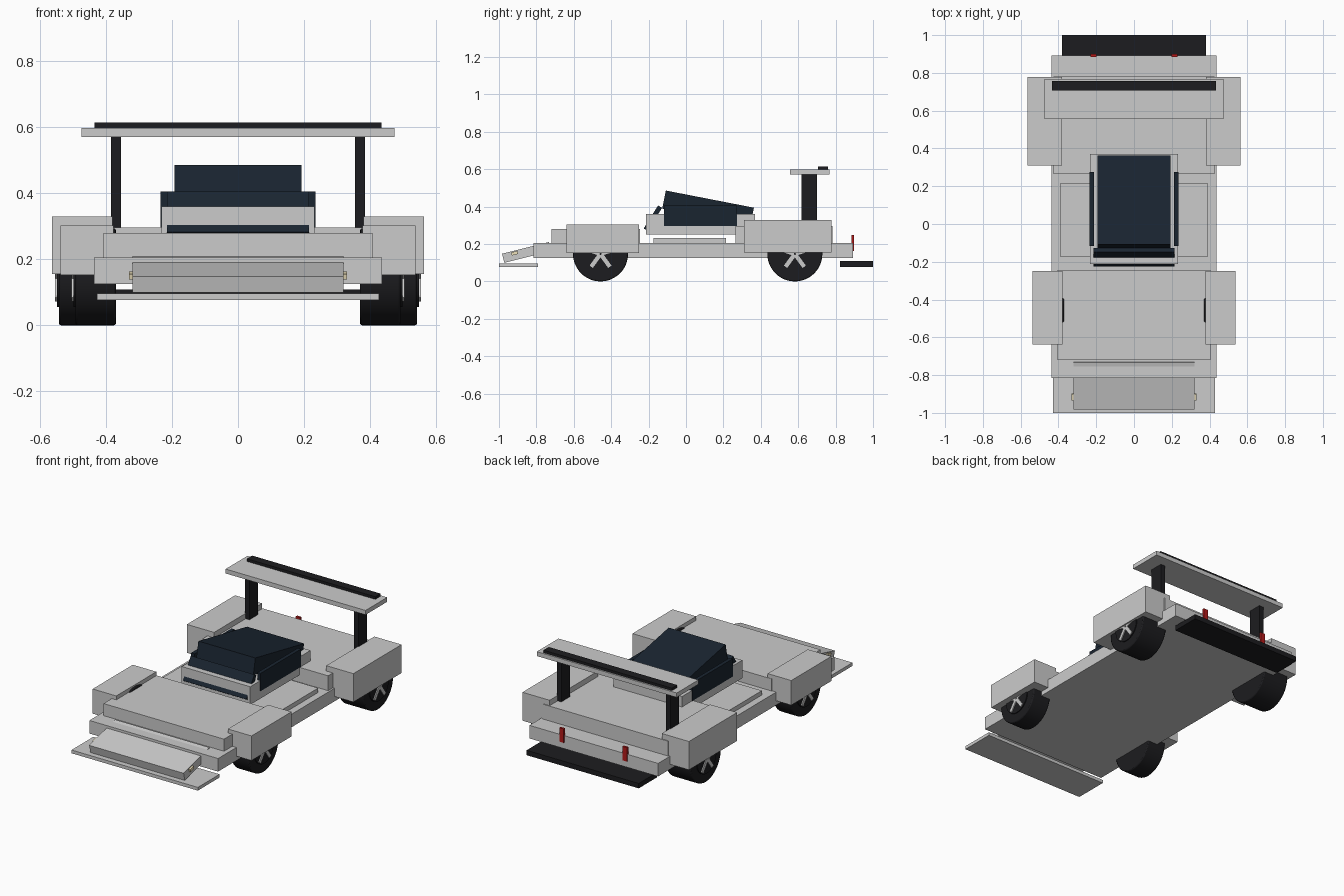
import bpy, math
from mathutils import Matrix

if "Cube" in bpy.data.objects:
    bpy.data.objects.remove(bpy.data.objects["Cube"])


def material(name, rgb):
    m = bpy.data.materials.new(name)
    m.diffuse_color = (*rgb, 1)
    m.use_nodes = True
    m.node_tree.nodes["Principled BSDF"].inputs["Base Color"].default_value = m.diffuse_color
    return m


BLACK = material("black_trim", (0.012, 0.012, 0.014))
GLASS = material("dark_glass", (0.010, 0.018, 0.030))
RED = material("red_lens", (0.45, 0.01, 0.01))
CREAM = material("cream_lens", (0.85, 0.75, 0.5))


def finish(name, mat):
    ob = bpy.context.object
    ob.name = name
    if mat:
        ob.data.materials.append(mat)
    return ob


def block(name, centre, size, mat=None, tilt=0.0):
    """Box with given centre and size, tilted about x (degrees)."""
    bpy.ops.mesh.primitive_cube_add(size=1)
    ob = finish(name, mat)
    ob.data.transform(Matrix.Diagonal((*size, 1)))
    ob.location = centre
    ob.rotation_euler.x = math.radians(tilt)
    return ob


def span(name, x, y, z, mat=None):
    """Box from (min, max) ranges."""
    return block(name, [sum(r) / 2 for r in (x, y, z)],
                 [r[1] - r[0] for r in (x, y, z)], mat)


def wide(name, half, y, z, mat=None):
    return span(name, (-half, half), y, z, mat)


def pair(name, x, y, z, mat=None):
    """Box on the right plus its mirror on the left."""
    span(name + "_right", x, y, z, mat)
    span(name + "_left", (-x[1], -x[0]), y, z, mat)


def disc(name, x0, x1, y, z, radius, mat):
    bpy.ops.mesh.primitive_cylinder_add(
        vertices=48, radius=radius, depth=abs(x1 - x0),
        location=((x0 + x1) / 2, y, z), rotation=(0, math.pi / 2, 0))
    return finish(name, mat)


# Body slabs
wide("chassis", 0.436, (-0.815, 0.893), (0.125, 0.205))
wide("front_splitter", 0.428, (-1.0, -0.79), (0.077, 0.097))
wide("hood", 0.408, (-0.718, -0.247), (0.20, 0.279))
wide("rear_deck", 0.425, (0.265, 0.782), (0.20, 0.296))
wide("cabin_floor", 0.393, (-0.173, 0.215), (0.20, 0.232))
wide("rear_diffuser", 0.38, (0.824, 1.0), (0.078, 0.108), BLACK)

# Fenders
pair("front_fender", (0.378, 0.538), (-0.638, -0.25), (0.152, 0.303))
pair("rear_fender", (0.38, 0.564), (0.311, 0.777), (0.155, 0.329))

# Sloping nose and headlights
block("nose", (-0.0, -0.852, 0.155), (0.64, 0.258, 0.05), None, 14)
for s, side in ((1, "right"), (-1, "left")):
    block("headlight_" + side, (s * 0.32, -0.916, 0.151), (0.022, 0.035, 0.017), CREAM, 14)

# Cabin and glass
wide("cabin_tub", 0.232, (-0.213, 0.37), (0.25, 0.36))
block("canopy", (0, 0.118, 0.391), (0.386, 0.48, 0.10), GLASS, -11)
block("windshield", (0, -0.177, 0.338), (0.43, 0.025, 0.145), GLASS, -32)
pair("side_window", (0.213, 0.235), (-0.117, 0.274), (0.297, 0.406), GLASS)

# Rear wing
wide("wing", 0.474, (0.557, 0.767), (0.571, 0.598))
wide("wing_flap", 0.435, (0.707, 0.758), (0.598, 0.614), BLACK)
pair("wing_support", (0.355, 0.385), (0.617, 0.70), (0.27, 0.571), BLACK)

# Tail lights
pair("tail_light", (0.199, 0.229), (0.885, 0.899), (0.163, 0.248), RED)

# Wheels with five-spoke rims
R = 0.147
for axle, y, inner, outer in (("front", -0.457, 0.37, 0.493), ("rear", 0.582, 0.37, 0.543)):
    for s, side in ((1, "right"), (-1, "left")):
        tag = f"{axle}_{side}"
        tyre = disc("tyre_" + tag, s * inner, s * outer, y, R, R, BLACK)
        bevel = tyre.modifiers.new("shoulder", "BEVEL")
        bevel.width, bevel.segments = 0.006, 2
        bpy.ops.object.shade_smooth_by_angle()
        disc("rim_" + tag, s * (outer - 0.02), s * (outer + 0.006), y, R, 0.092, BLACK)
        bpy.ops.object.shade_smooth_by_angle()
        for i in range(5):
            a = math.radians(90 + 72 * i)
            block(f"spoke_{tag}_{i}",
                  (s * (outer + 0.006), y + 0.045 * math.cos(a), R + 0.045 * math.sin(a)),
                  (0.012, 0.08, 0.022), None, math.degrees(a))
